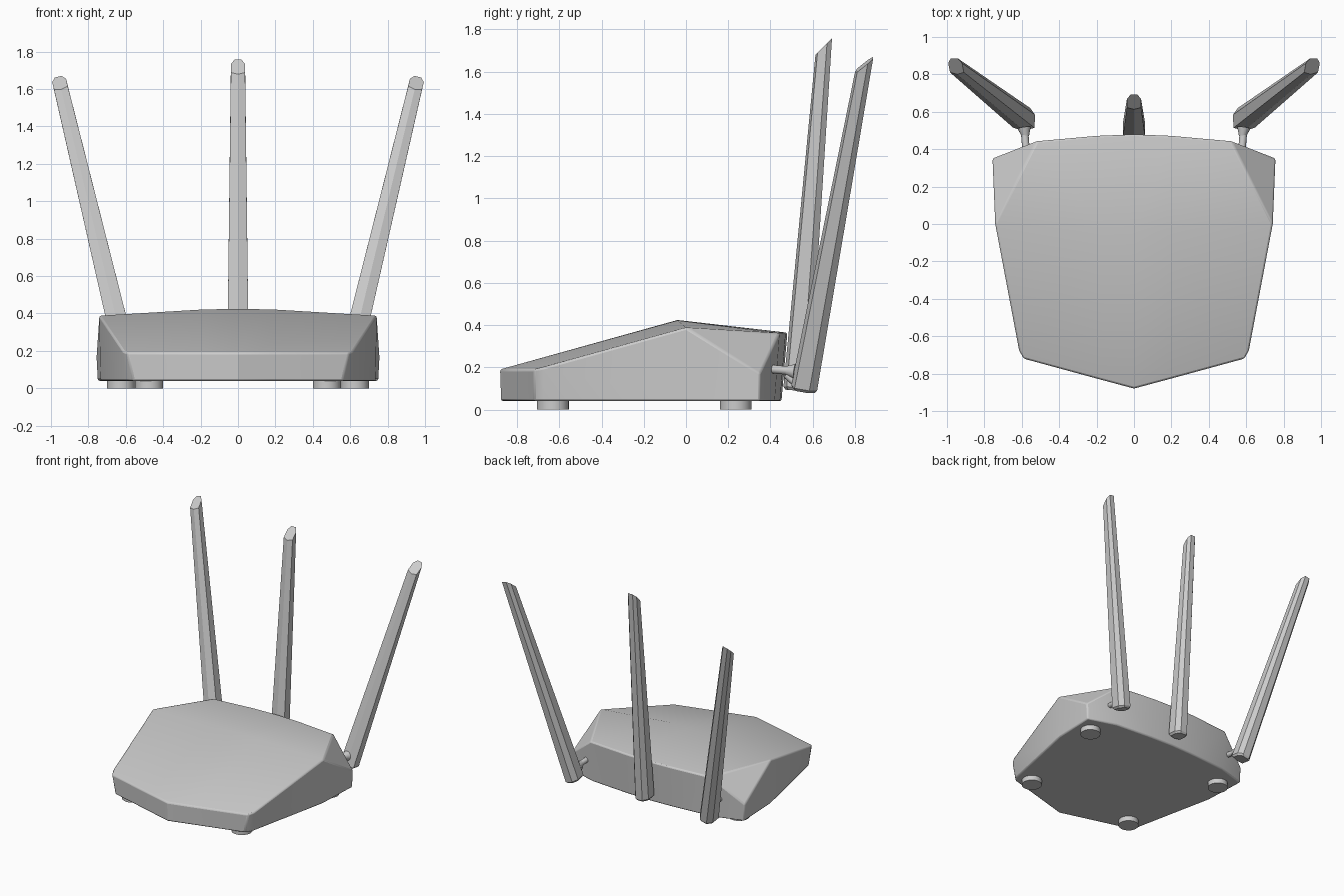
import bpy, bmesh
from mathutils import Vector, Matrix

if "Cube" in bpy.data.objects:
    bpy.data.objects.remove(bpy.data.objects["Cube"])


def make_object(name, bm, smooth=None):
    bmesh.ops.recalc_face_normals(bm, faces=bm.faces)
    me = bpy.data.meshes.new(name)
    bm.to_mesh(me)
    bm.free()
    ob = bpy.data.objects.new(name, me)
    bpy.context.collection.objects.link(ob)
    if smooth:
        bpy.ops.object.select_all(action='DESELECT')
        ob.select_set(True)
        bpy.context.view_layer.objects.active = ob
        bpy.ops.object.shade_smooth_by_angle(angle=smooth)
    return ob


# Router body: right half of the rim (front to back) as (top point, bottom point)
rim = [((0, -.88, .19), (0, -.875, .04)),
       ((.18, -.832, .19), (.17, -.827, .04)),
       ((.592, -.72, .19), (.56, -.718, .04)),
       ((.616, -.675, .20), (.592, -.675, .04)),
       ((.742, 0, .388), (.735, 0, .04)),
       ((.757, .35, .17), (.75, .35, .04)),
       ((.52, .443, .362), (.52, .42, .04)),
       ((.2, .472, .364), (.2, .445, .04)),
       ((0, .48, .364), (0, .452, .04))]
bm = bmesh.new()
top = [bm.verts.new(t) for t, b in rim]
low = [bm.verts.new(b) for t, b in rim]
ridge_mid = bm.verts.new((0, -.04, .424))
ridge = bm.verts.new((.18, -.04, .422))
f0, f1, f2, f3, side, corner, b2, b1, b0 = top
for face in [(f0, f1, ridge, ridge_mid), (f1, f2, ridge), (f2, f3, side, ridge),
             (ridge, side, b2), (ridge, b2, b1), (ridge_mid, ridge, b1, b0),
             (side, corner, b2), low]:
    bm.faces.new(face)
for i in range(len(rim) - 1):
    bm.faces.new((top[i], low[i], low[i + 1], top[i + 1]))
# mirror the half across the centre plane
bmesh.ops.mirror(bm, geom=bm.verts[:] + bm.edges[:] + bm.faces[:],
                 matrix=Matrix(), merge_dist=.001, axis='X')
bmesh.ops.remove_doubles(bm, verts=bm.verts, dist=.0005)
body = make_object("router_body", bm, .5)
bev = body.modifiers.new("edge_softening", 'BEVEL')
bev.width = .01
bev.segments = 2
bev.limit_method = 'ANGLE'
bev.angle_limit = .6


# Round feet and hinge pins: tapered cylinder between two points
def rod(name, a, b, r1, r2, sides):
    a, b = Vector(a), Vector(b)
    d = b - a
    bm = bmesh.new()
    bmesh.ops.create_cone(bm, cap_ends=True, segments=sides, radius1=r1,
                          radius2=r2, depth=d.length)
    m = Matrix.Translation((a + b) / 2) @ Vector((0, 0, 1)).rotation_difference(d).to_matrix().to_4x4()
    bm.transform(m)
    return make_object(name, bm, .6)


for sx, label in ((-1, "left"), (1, "right")):
    rod("front_foot_" + label, (sx * .475, -.63, 0), (sx * .475, -.63, .05), .075, .075, 32)
    rod("back_foot_" + label, (sx * .625, .235, 0), (sx * .625, .235, .05), .075, .075, 32)


# Antenna: seven-sided tapered blade, front ridge, slanted tip
section = [(0, -1), (1, -.75), (1, .4), (.5, 1), (-.5, 1), (-1, .4), (-1, -.75)]


def antenna(name, base, tip):
    base, tip = Vector(base), Vector(tip)
    axis = (tip - base).normalized()
    across = Vector((0, 1, 0)).cross(axis).normalized()
    back = axis.cross(across)
    length = (tip - base).length
    bm = bmesh.new()
    rings = []
    # height, half width, half depth, tip slant
    for h, w, d, slant in [(0, .046, .052, 0), (.015, .058, .062, 0),
                           (length, .038, .036, .042)]:
        rings.append([bm.verts.new(base + axis * (h + slant * y) + across * (w * x) + back * (d * y))
                      for x, y in section])
    for r, s in zip(rings, rings[1:]):
        for i in range(7):
            j = (i + 1) % 7
            bm.faces.new((r[i], r[j], s[j], s[i]))
    bm.faces.new(rings[0])
    bm.faces.new(rings[-1])
    make_object(name, bm)


antenna("antenna_middle", (0, .522, .09), (0, .652, 1.718))
rod("hinge_pin_middle", (0, .40, .185), (0, .53, .175), .024, .024, 16)
for sx, label in ((-1, "left"), (1, "right")):
    antenna("antenna_" + label, (sx * .583, .557, .092), (sx * .953, .843, 1.632))
    rod("hinge_pin_" + label, (sx * .575, .37, .195), (sx * .588, .53, .18), .02, .02, 16)
    rod("hinge_flare_" + label, (sx * .58, .47, .185), (sx * .587, .515, .18), .02, .036, 16)
    # lower hinge tab
    rod("hinge_tab_" + label, (sx * .58, .475, .165), (sx * .585, .525, .12), .018, .018, 12)
